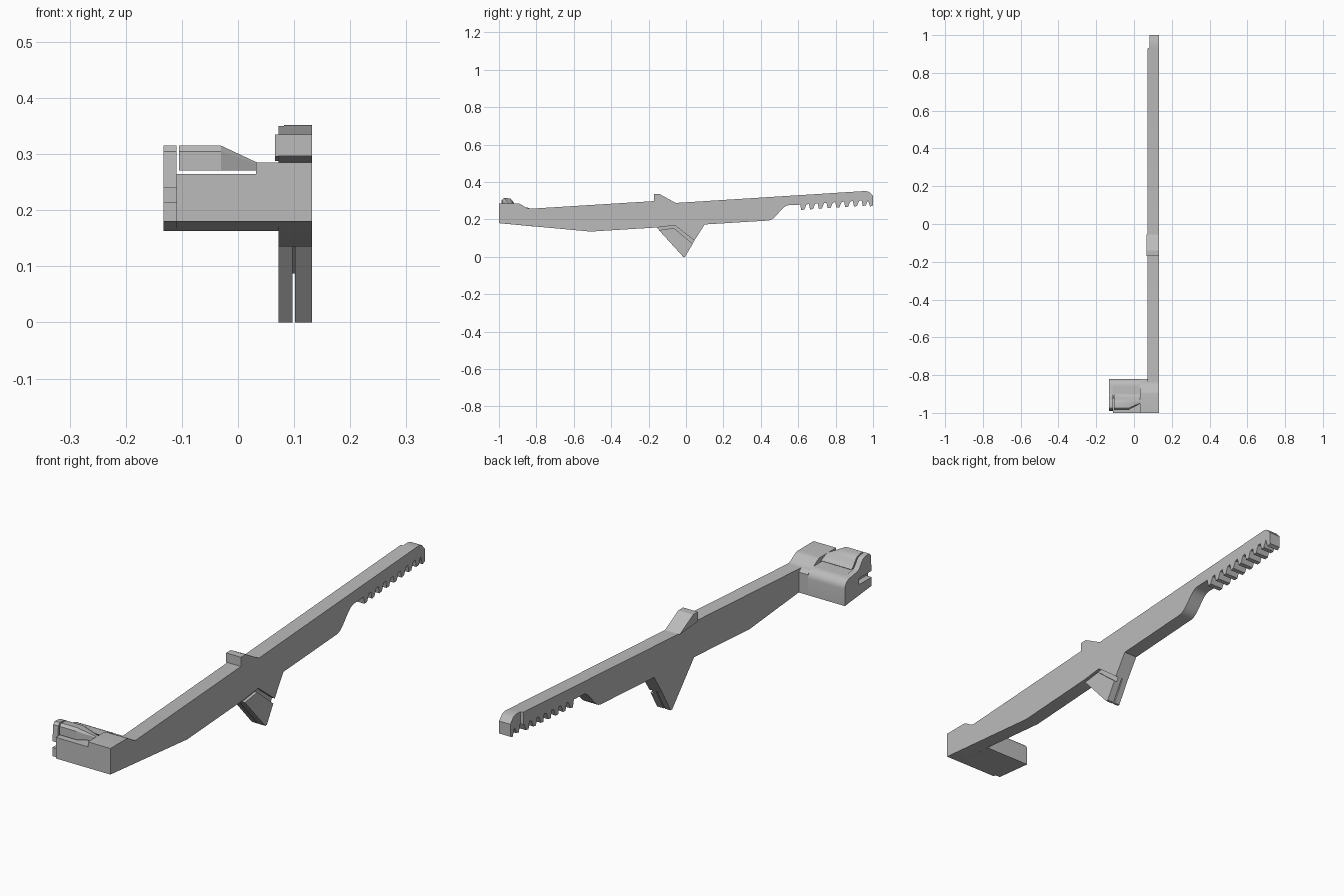
import bpy, bmesh, math
from mathutils import Vector

if "Cube" in bpy.data.objects:
    bpy.data.objects.remove(bpy.data.objects["Cube"], do_unlink=True)

grey = bpy.data.materials.new("plain grey")
grey.use_nodes = True
grey.diffuse_color = (0.5, 0.5, 0.5, 1)
grey.node_tree.nodes["Principled BSDF"].inputs["Base Color"].default_value = grey.diffuse_color


def loft(name, sections, edit=None):
    """Skin matching (y, z) outlines placed at the given x positions."""
    bm = bmesh.new()
    rings = [[bm.verts.new((x, y, z)) for y, z in outline] for x, outline in sections]
    count = len(rings[0])
    for a, b in zip(rings, rings[1:]):
        for i in range(count):
            j = (i + 1) % count
            bm.faces.new((a[i], a[j], b[j], b[i]))
    bm.faces.new(rings[0][::-1])
    bm.faces.new(rings[-1])
    if edit:
        edit(bm)
    bmesh.ops.recalc_face_normals(bm, faces=bm.faces)
    mesh = bpy.data.meshes.new(name)
    bm.to_mesh(mesh)
    bm.free()
    mesh.materials.append(grey)
    obj = bpy.data.objects.new(name, mesh)
    bpy.context.collection.objects.link(obj)
    bpy.ops.object.select_all(action="DESELECT")
    obj.select_set(True)
    bpy.context.view_layer.objects.active = obj
    bpy.ops.object.shade_smooth_by_angle(angle=math.radians(25))
    return obj


def prism(name, x0, x1, outline, edit=None):
    return loft(name, [(x0, outline), (x1, outline)], edit)


def s_curve(y0, z0, y1, z1, steps=8):
    """Smooth step between two levels."""
    return [(y0 + (y1 - y0) * i / steps,
             z0 + (z1 - z0) * (1 - math.cos(math.pi * i / steps)) / 2)
            for i in range(steps + 1)]


def arc(y0, z0, y1, z1, steps=6):
    """Quarter ellipse that starts level and ends upright."""
    return [(y0 + (y1 - y0) * math.sin(math.pi / 2 * i / steps),
             z1 + (z0 - z1) * math.cos(math.pi / 2 * i / steps))
            for i in range(steps + 1)]


LEFT, RIGHT = 0.132, 0.072

# Tooth row along the underside of the rear end
teeth = []
for i in range(8):
    y, z = 0.61 + 0.047 * i, 0.28 + 0.0032 * i
    teeth += [(y, z), (y + 0.006, z - 0.03), (y + 0.022, z - 0.028), (y + 0.034, z)]

# Long bar, following the top from front to back and returning underneath
shoulder_top = [(-1, 0.285)] + s_curve(-0.9, 0.285, -0.835, 0.257)
groove_top = [(0.045, 0.087), (-0.06, 0.168), (-0.155, 0.157)]
bar = (shoulder_top + [(-0.17, 0.298), (-0.055, 0.288), (0.96, 0.352), (0.98, 0.347),
                       (1, 0.325), (1, 0.275), (0.985, 0.268)]
       + teeth[::-1] + [(0.6, 0.278)]
       + s_curve(0.55, 0.276, 0.44, 0.194) + [(0.1, 0.173)]
       + groove_top + [(-0.51, 0.135), (-1, 0.18)])


def narrow_tip(bm):
    for y in (0.93, 0.934):
        bmesh.ops.bisect_plane(bm, geom=bm.verts[:] + bm.edges[:] + bm.faces[:],
                               plane_co=Vector((0, y, 0)), plane_no=Vector((0, 1, 0)))
    for v in bm.verts:
        if v.co.y > 0.932 and v.co.x < 0.1:
            v.co.x = 0.082


prism("long_bar", RIGHT, LEFT, bar, narrow_tip)

# Stop bump on the top of the bar
prism("stop_bump", 0.066, LEFT,
      [(-0.17, 0.296), (-0.17, 0.335), (-0.14, 0.335), (-0.055, 0.288)])

# Split wedge below the bar: two prongs, with a groove above the left one
tip = [(-0.005, 0), (-0.015, 0)]
prism("right_prong", RIGHT, 0.097, groove_top[::-1] + tip)
prism("left_prong", 0.102, LEFT, [(-0.145, 0.143), (-0.065, 0.154), (0.036, 0.07)] + tip)
prism("groove_core", 0.102, 0.12, groove_top[::-1] + [(0.03, 0.06), (-0.065, 0.14), (-0.143, 0.143)])

# Head: raised shoulder beside the bar, then a lower block
prism("head_shoulder", 0.032, RIGHT,
      shoulder_top + [(-0.82, 0.245), (-0.82, 0.163), (-1, 0.18)])
back_round = arc(-0.86, 0.265, -0.82, 0.23)
prism("head_block", -0.11, 0.032,
      [(-1, 0.18), (-1, 0.265)] + back_round + [(-0.82, 0.163)])

# Slotted end plate with a hump on top
hump = [(-0.985, 0.305), (-0.975, 0.315), (-0.955, 0.314)] + s_curve(-0.945, 0.312, -0.9, 0.272)
prism("end_plate", -0.133, -0.11,
      [(-0.99, 0.24)] + hump + back_round
      + [(-0.82, 0.163), (-0.99, 0.18), (-0.99, 0.215), (-0.91, 0.215), (-0.91, 0.24)])

# Floating tab that tapers into the shoulder
tab = [(-0.985, 0.271)] + hump + [(-0.9, 0.271)]
tab_end = [(max(y, -0.945 + 0.1 * (y + 0.945)), 0.271 + 0.32 * (z - 0.271)) for y, z in tab]
loft("latch_tab", [(-0.105, tab), (-0.03, tab), (0.034, tab_end)])
